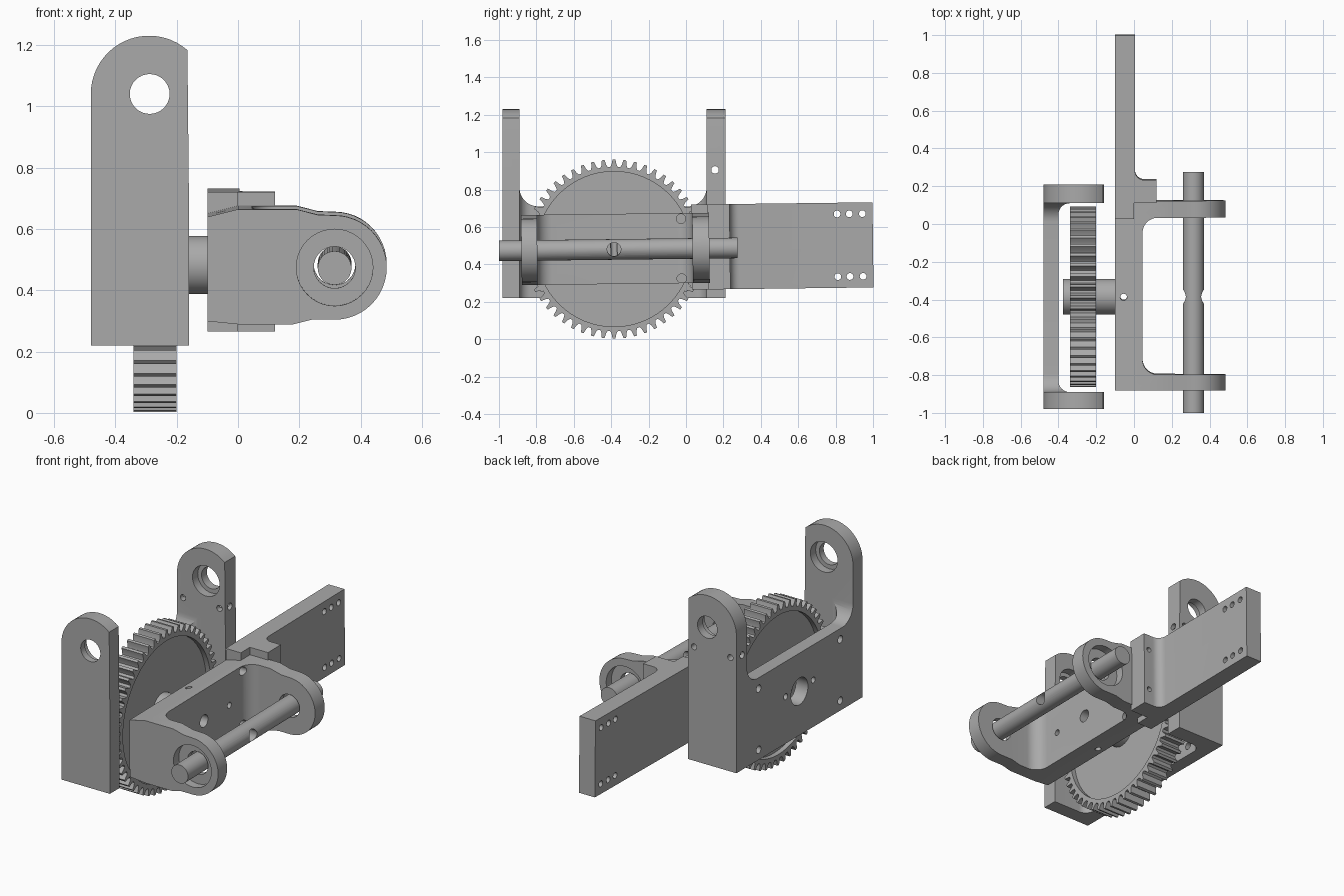
import bpy, bmesh, math
from mathutils import Matrix, Vector

if "Cube" in bpy.data.objects:
    bpy.data.objects.remove(bpy.data.objects["Cube"])

steel = bpy.data.materials.new("brushed grey")
steel.use_nodes = True
GREY = (0.40, 0.40, 0.40, 1)
steel.diffuse_color = GREY
steel.node_tree.nodes["Principled BSDF"].inputs["Base Color"].default_value = GREY

# Plane coordinates (u, v) plus depth w along the named axis
PLACE = {"x": lambda u, v, w: (w, u, v),
         "y": lambda u, v, w: (u, w, v),
         "z": lambda u, v, w: (u, v, w)}


def prism(name, pts, axis, lo, hi):
    bm = bmesh.new()
    rings = [[bm.verts.new(PLACE[axis](u, v, w)) for u, v in pts] for w in (lo, hi)]
    bm.faces.new(rings[0])
    bm.faces.new(rings[1])
    for i in range(len(pts)):
        j = (i + 1) % len(pts)
        bm.faces.new((rings[0][i], rings[0][j], rings[1][j], rings[1][i]))
    bmesh.ops.recalc_face_normals(bm, faces=bm.faces)
    mesh = bpy.data.meshes.new(name)
    bm.to_mesh(mesh)
    bm.free()
    mesh.materials.append(steel)
    obj = bpy.data.objects.new(name, mesh)
    bpy.context.collection.objects.link(obj)
    return obj


def arc(cu, cv, r, a0, a1, n=12):
    angles = [math.radians(a0 + (a1 - a0) * i / n) for i in range(n + 1)]
    return [(cu + r * math.cos(a), cv + r * math.sin(a)) for a in angles]


def rect(u0, u1, v0, v1):
    return [(u0, v0), (u1, v0), (u1, v1), (u0, v1)]


def rod(name, axis, u, v, r, lo, hi, n=32):
    return prism(name, arc(u, v, r, 0, 360, n)[:-1], axis, lo, hi)


def combine(obj, other, operation):
    mod = obj.modifiers.new("combine", "BOOLEAN")
    mod.operation, mod.object, mod.solver = operation, other, "EXACT"
    bpy.context.view_layer.objects.active = obj
    bpy.ops.object.modifier_apply(modifier=mod.name)
    bpy.data.objects.remove(other)


def drill(obj, axis, u, v, r, lo, hi, n=24):
    combine(obj, rod("drill", axis, u, v, r, lo, hi, n), "DIFFERENCE")


MID_Y, MID_Z = -0.385, 0.482

# Tall bracket: U-shaped in plan, round-topped arms, low plate between them
bracket = prism("tall_bracket", rect(-0.48, -0.16, -0.98, 0.21), "z", 0.22, 1.3)
inner = arc(-0.34, -0.83, 0.06, 270, 180) + arc(-0.34, 0.05, 0.06, 180, 90)
combine(bracket, prism("inner", inner + [(0.1, 0.11), (0.1, -0.89)], "z", 0, 2), "DIFFERENCE")
window = arc(-0.79, 0.81, 0.1, 180, 270) + arc(0.01, 0.81, 0.1, 270, 360)
combine(bracket, prism("window", window + [(0.11, 2), (-0.89, 2)], "x", -1, 0), "DIFFERENCE")
outline = [(-0.485, 0.2), (-0.155, 0.2), (-0.165, 1.18)] + arc(-0.29, 1.04, 0.19, 49, 180, 20)
combine(bracket, prism("outline", outline, "y", -2, 2), "INTERSECT")
for outer, bore in (((-1.1, -0.8), (-0.94, -0.8)), ((0, 0.4), (0, 0.16))):
    drill(bracket, "y", -0.288, 1.04, 0.065, *outer, 32)
    drill(bracket, "y", -0.288, 1.04, 0.09, *bore, 32)
drill(bracket, "x", MID_Y, MID_Z, 0.08, -1, -0.3, 32)
for y in (-0.77, 0.0):
    for z in (0.28, 0.645):
        drill(bracket, "x", y, z, 0.022, -1, -0.3)
for side in (-1, 1):
    drill(bracket, "x", MID_Y + side * 0.13, 0.5, 0.018, -1, -0.3)
    drill(bracket, "y", -0.32 + side * 0.12, 0.9, 0.018, 0, 0.4)
drill(bracket, "x", 0.155, 0.905, 0.02, -1, 0)

# Spur gear with a shallow recess on each face
TEETH = 52
profile = []
for t in range(TEETH):
    for frac, r in ((-0.36, 0.44), (-0.24, 0.452), (-0.13, 0.479),
                    (0.13, 0.479), (0.24, 0.452), (0.36, 0.44)):
        a = 2 * math.pi * (t + frac) / TEETH
        profile.append((MID_Y + r * math.sin(a), MID_Z + r * math.cos(a)))
gear = prism("spur_gear", profile, "x", -0.34, -0.20)
for lo, hi in ((-0.23, 0), (-1, -0.31)):
    drill(gear, "x", MID_Y, MID_Z, 0.415, lo, hi, 64)
hub = rod("gear_hub", "x", MID_Y, MID_Z, 0.095, -0.375, -0.09, 40)

# Yoke: U-shaped in plan with rounded lugs
plan = rect(-0.10, 0.5, -0.88, 0.125)
yoke = prism("yoke", plan, "z", 0.2, 0.8)
inner = arc(0.125, -0.715, 0.08, 270, 180) + arc(0.125, -0.045, 0.08, 180, 90)
combine(yoke, prism("inner", inner + [(1, 0.035), (1, -0.795)], "z", 0, 2), "DIFFERENCE")
lug = [(-0.1, 0.305), (0, 0.295), (0.18, 0.295), (0.24, 0.31)]
lug += arc(0.315, 0.48, 0.17, -90, 90, 24) + [(0.26, 0.652), (0.19, 0.67), (0, 0.67), (-0.1, 0.645)]
combine(yoke, prism("lug_outline", lug, "y", -2, 2), "INTERSECT")

# Long arm with a shoulder block, fused to the yoke
bar = [(-0.10, 0.03), (0.0, 0.03), (0.0, 0.115), (0.12, 0.115), (0.12, 0.235)]
bar += arc(0.055, 0.285, 0.05, 270, 180, 8) + [(0.005, 1.0), (-0.10, 1.0)]
combine(yoke, prism("long_arm", bar, "z", 0.26, 0.715), "UNION")

# Bores and screw holes of the yoke
for outer, bore in (((-1, -0.7), (-1, -0.83)), ((0, 0.3), (0.075, 0.114))):
    drill(yoke, "y", 0.315, 0.48, 0.068, *outer, 32)
for lo, hi in ((-1, -0.83), (0.075, 0.3)):
    drill(yoke, "y", 0.315, 0.48, 0.125, lo, hi, 40)
for z in (0.32, 0.655):
    for y in (0.81, 0.875, 0.945):
        drill(yoke, "x", y, z, 0.018, -0.3, 0.3)
    drill(yoke, "x", -0.025, z - 0.015 if z > 0.5 else z, 0.025, 0.01, 0.3)
    drill(yoke, "y", 0.085, 0.36 if z < 0.5 else 0.62, 0.015, 0.19, 0.4)
drill(yoke, "x", MID_Y, MID_Z, 0.037, -0.05, 0.3)
for side in (-1, 1):
    drill(yoke, "x", MID_Y + side * 0.24, MID_Z, 0.018, -0.05, 0.3)
drill(yoke, "z", -0.055, MID_Y, 0.018, 0, 1)

# Cross shaft with a hole through its middle
shaft = rod("cross_shaft", "y", 0.315, 0.48, 0.055, -1.0, 0.275, 40)
drill(shaft, "x", MID_Y, 0.48, 0.037, 0, 1)

# The yoke and shaft sit at a slight tilt around the gear axis
pivot = Vector((0, MID_Y, MID_Z))
tilt = (Matrix.Translation(pivot) @ Matrix.Rotation(math.radians(0.7), 4, "X")
        @ Matrix.Translation(-pivot))
for obj in (yoke, shaft):
    obj.data.transform(tilt)

# Crisp edges with smooth bores and fillets
bpy.ops.object.select_all(action="DESELECT")
for obj in (bracket, gear, hub, yoke, shaft):
    obj.select_set(True)
bpy.context.view_layer.objects.active = bracket
bpy.ops.object.shade_smooth_by_angle(angle=math.radians(25))
